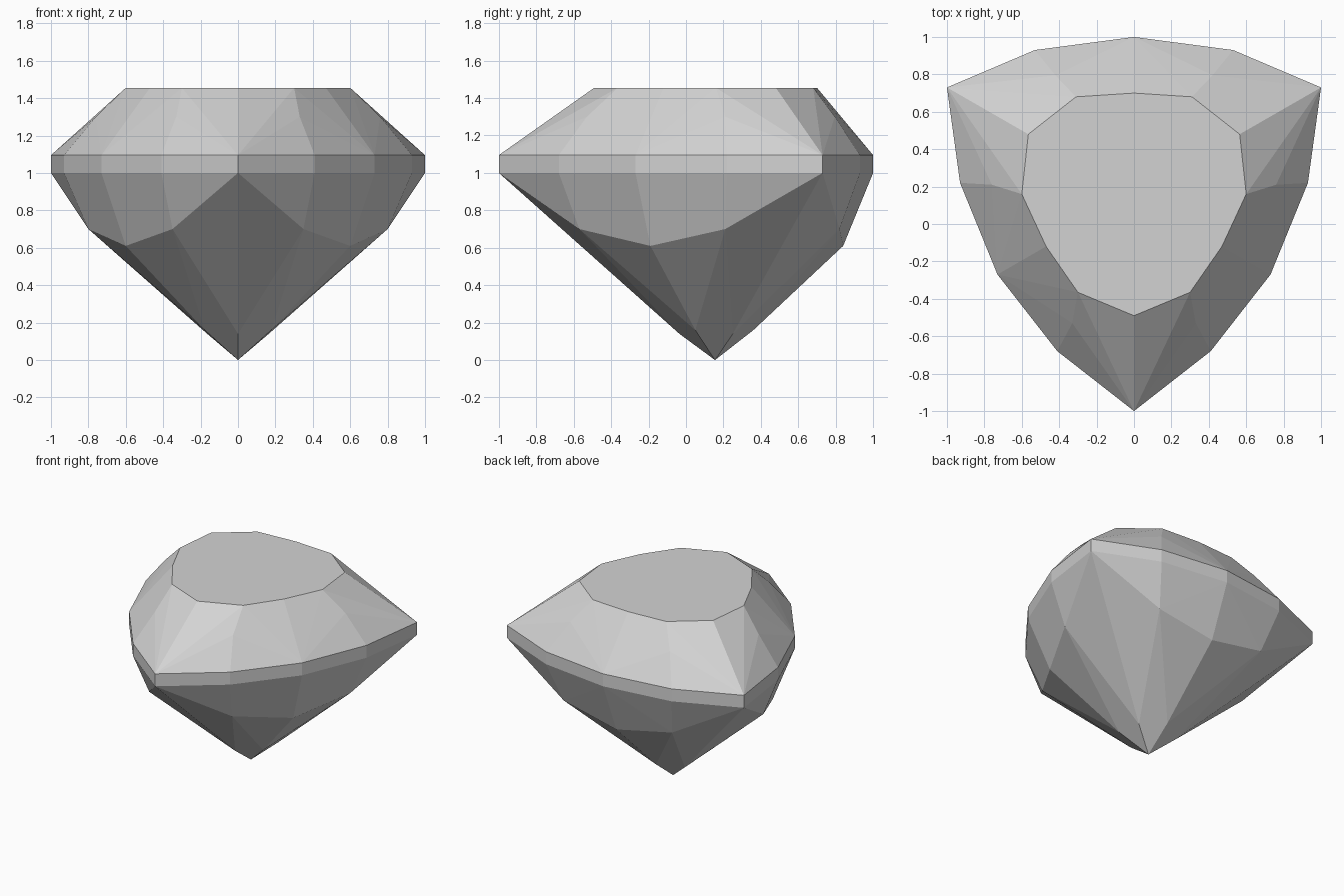
import bpy
import bmesh
import math

default = bpy.data.objects.get("Cube")
if default:
    bpy.data.objects.remove(default, do_unlink=True)

# Right half of each ring of facet corners, listed front to back
girdle = [(0, -1), (.41, -.68), (.73, -.27), (.93, .22), (1, .73), (.53, .93), (0, 1)]
table = [(0, -.49), (.3, -.365), (.47, -.12), (.6, .16), (.565, .48), (.31, .68), (0, .7)]
crown_stars = [(.33, -.53), (.76, .21), (.42, .795)]
pavilion_sides = [(.35, -.57), (.8, .21), (.456, .82)]
pavilion_mids = [(.6, -.19), (0, .84)]
culet_mids = [(.178, .05), (0, .36)]
culet_corners = [(0, -.035), (.165, .25)]
culet = [(0, .155)]

# Height of every ring, from the table down to the point
rings = [
    (table, 1.455), (crown_stars, 1.3),
    (girdle, 1.095), (girdle, 1.0),
    (pavilion_sides, .7), (pavilion_mids, .61),
    (culet_mids, .16), (culet_corners, .14), (culet, 0),
]


def add_ring(bm, ring, z):
    """Place a ring's corners on both sides of the mirror plane."""
    for x, y in ring:
        for side in ((1, -1) if x else (1,)):
            bm.verts.new((side * x, y, z))


# Cut gem: the facets are the flat faces spanning all the corners
bm = bmesh.new()
for ring, z in rings:
    add_ring(bm, ring, z)
hull = bmesh.ops.convex_hull(bm, input=bm.verts[:])
unused = {e for e in hull["geom_interior"] + hull["geom_unused"]
          if isinstance(e, bmesh.types.BMVert)}
bmesh.ops.delete(bm, geom=list(unused), context='VERTS')
bmesh.ops.dissolve_limit(bm, angle_limit=math.radians(.5),
                         verts=bm.verts[:], edges=bm.edges[:])
bmesh.ops.recalc_face_normals(bm, faces=bm.faces[:])

mesh = bpy.data.meshes.new("cut_gem")
bm.to_mesh(mesh)
bm.free()
gem = bpy.data.objects.new("cut_gem", mesh)
bpy.context.collection.objects.link(gem)

# Single pale grey stone
stone = bpy.data.materials.new("pale_grey_stone")
stone.use_nodes = True
colour = (.65, .65, .65, 1)
stone.diffuse_color = colour
stone.node_tree.nodes["Principled BSDF"].inputs["Base Color"].default_value = colour
mesh.materials.append(stone)
